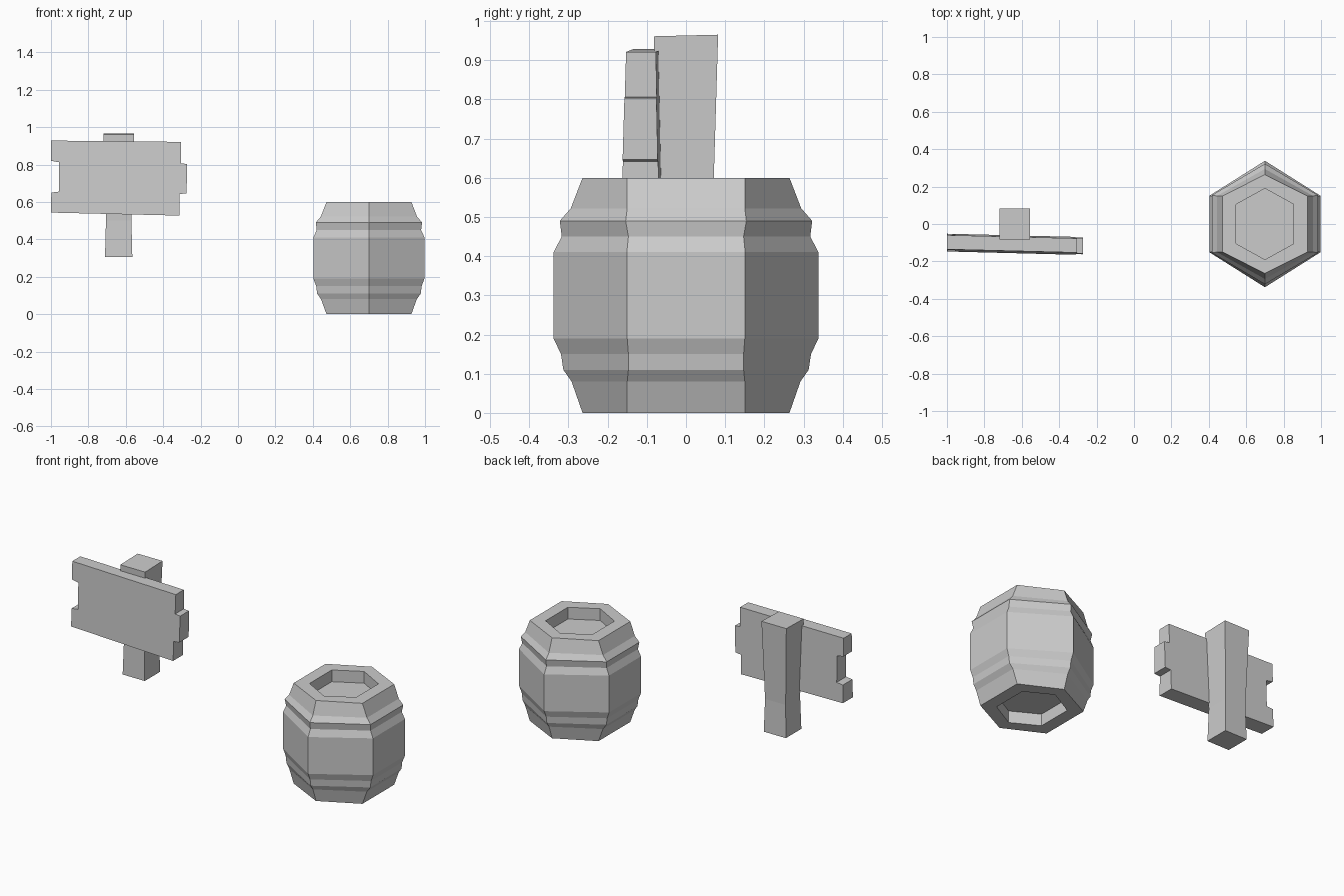
import bpy

if "Cube" in bpy.data.objects:
    bpy.data.objects.remove(bpy.data.objects["Cube"])


def mesh_object(name, verts, faces):
    mesh = bpy.data.meshes.new(name)
    mesh.from_pydata(verts, [], faces)
    mesh.update()
    obj = bpy.data.objects.new(name, mesh)
    bpy.context.collection.objects.link(obj)
    return obj


def loft(name, rings):
    """Skin a list of equal-length vertex rings and cap both ends."""
    n = len(rings[0])
    verts = [v for ring in rings for v in ring]
    faces = [(r * n + i, r * n + (i + 1) % n, (r + 1) * n + (i + 1) % n, (r + 1) * n + i)
             for r in range(len(rings) - 1) for i in range(n)]
    faces.append(tuple(reversed(range(n))))
    faces.append(tuple(range(len(verts) - n, len(verts))))
    return mesh_object(name, verts, faces)


# Barrel: six sided, stepped bands, recessed lids at both ends
def hex_ring(z, point, side, half):
    return [(0.70 + x, y, z) for x, y in (
        (side, -half), (side, half), (0, point),
        (-side, half), (-side, -half), (0, -point))]


barrel_profile = [  # z, y of point, x of side, half width of side face
    (0.07, 0.19, 0.154, 0.105), (0, 0.19, 0.154, 0.105),
    (0, 0.264, 0.227, 0.15), (0.08, 0.292, 0.256, 0.15),
    (0.11, 0.313, 0.277, 0.147), (0.15, 0.319, 0.282, 0.147),
    (0.19, 0.338, 0.297, 0.15), (0.41, 0.338, 0.297, 0.151),
    (0.45, 0.317, 0.279, 0.147), (0.49, 0.322, 0.284, 0.154),
    (0.522, 0.294, 0.257, 0.15), (0.60, 0.264, 0.227, 0.15),
    (0.60, 0.19, 0.154, 0.105), (0.53, 0.19, 0.154, 0.105)]
loft("barrel", [hex_ring(*p) for p in barrel_profile])


# Sign post: square, slightly waisted
def square_ring(z, h, tilt=0):
    return [(-0.638 + sx * h, sy * h, z + sy * tilt)
            for sx, sy in ((-1, -1), (1, -1), (1, 1), (-1, 1))]


loft("sign_post", [square_ring(0.305, 0.073), square_ring(0.50, 0.068),
                   square_ring(0.963, 0.082, 0.002)])

# Sign board: notched outline, slightly skewed and thicker at the bottom
left = [(-1.0, 0.543), (-0.998, 0.65), (-0.957, 0.655),
        (-0.957, 0.812), (-1.0, 0.82), (-1.0, 0.928)]
right = [(-0.314, 0.527), (-0.312, 0.642), (-0.275, 0.646),
         (-0.272, 0.803), (-0.306, 0.806), (-0.304, 0.921)]
outline = right + left[::-1]


def front_y(x, z):
    return -0.153 - 0.025 * (x + 0.3) - 0.03 * (0.92 - z)


def back_y(x, z):
    return -0.077 - 0.025 * (x + 0.3) + 0.02 * (0.92 - z)


n = len(outline)
verts = [(x, front_y(x, z), z) for x, z in outline]
verts += [(x, back_y(x, z), z) for x, z in outline]
faces = [(i, i + n, (i + 1) % n + n, (i + 1) % n) for i in range(n)]
for i in range(5):
    a, b, c, d = i, i + 1, n - 2 - i, n - 1 - i
    faces.append((a, b, c, d))
    faces.append((d + n, c + n, b + n, a + n))
mesh_object("sign_board", verts, faces)
